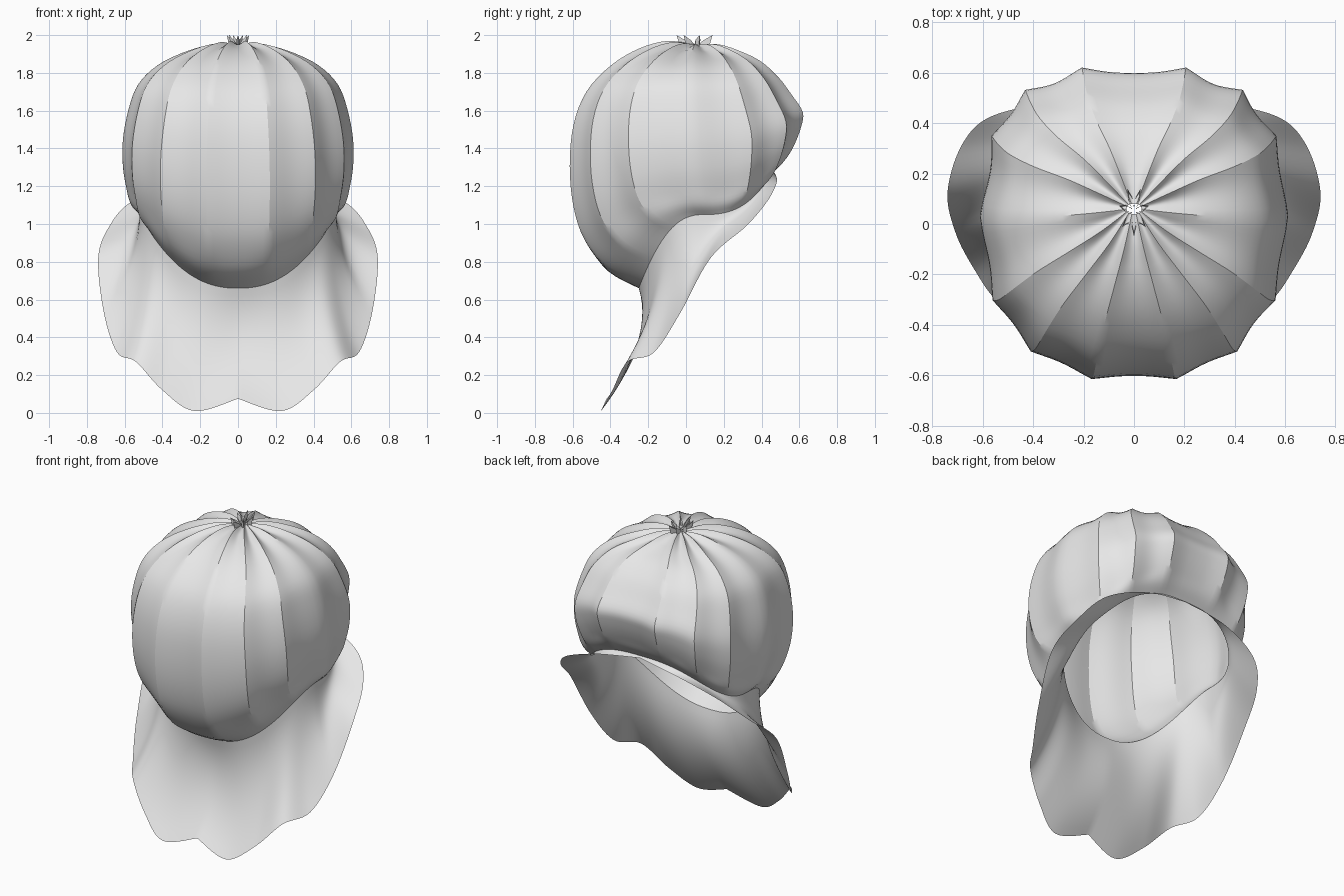
import bpy
import bmesh
import math
import random
from mathutils import Vector

random.seed(4)

if "Cube" in bpy.data.objects:
    bpy.data.objects.remove(bpy.data.objects["Cube"])

RIBS = 14
SEGMENTS = RIBS * 10
CROWN_ROWS = 40
BRIM_ROWS = 14

# Crown profiles from the gathered top down to the seam: (distance, height)
FRONT = [(.04, 1.95), (-.1, 1.97), (-.25, 1.93), (-.4, 1.84), (-.53, 1.7), (-.6, 1.52),
         (-.62, 1.3), (-.6, 1.08), (-.54, .9), (-.42, .75), (-.25, .66)]
SIDE = [(.03, 1.95), (.14, 1.95), (.28, 1.91), (.42, 1.84), (.52, 1.74), (.57, 1.61),
        (.6, 1.45), (.6, 1.3), (.58, 1.18), (.56, 1.1), (.52, 1.05)]
BACK = [(.08, 1.95), (.18, 1.95), (.3, 1.91), (.4, 1.86), (.49, 1.78), (.56, 1.69),
        (.62, 1.6), (.61, 1.52), (.57, 1.42), (.52, 1.34), (.46, 1.28)]

# Wavy brim edge, from front centre round one side to back centre
EDGE = [(0, -.42, .075), (.23, -.45, .01), (.4, -.39, .12), (.54, -.31, .27),
        (.64, -.17, .32), (.71, -.03, .53), (.74, .13, .82), (.68, .32, .99),
        (.56, .43, 1.12), (.3, .48, 1.22), (0, .47, 1.27)]


def spline(points, t):
    """Smooth curve through evenly spaced points, t from 0 to 1."""
    last = len(points) - 1
    s = min(max(t, 0), 1) * last
    i = min(int(s), last - 1)
    f = s - i
    a, b, c, d = (Vector(points[min(max(i + k, 0), last)]) for k in (-1, 0, 1, 2))
    return b + (c - a) * f / 2 + (a * 2 - b * 5 + c * 4 - d) * f * f / 2 \
        + (b * 3 - a - c * 3 + d) * f ** 3 / 2


def power(value, exponent):
    return math.copysign(abs(value) ** exponent, value)


rib_depth = [random.uniform(.035, .06) for _ in range(RIBS)]


def crown_point(angle, t):
    """Point on the pleated crown; angle 0 faces the front."""
    c, s = math.cos(angle), math.sin(angle)
    end = spline(FRONT if c > 0 else BACK, t)
    side = spline(SIDE, t)
    centre = .06 - .06 * math.sin(math.pi * t) + .04 * t
    exponent = .79 + .07 * c
    x = side.x * power(s, exponent)
    y = (end.x - centre) * abs(c) ** exponent
    z = side.y + (end.y - side.y) * c * c
    # Pleats: sharp outward ridges with hollows between them
    wave = abs(math.cos(angle * RIBS / 2))
    rib = int(angle / math.tau * RIBS + .5) % RIBS
    fade = min(1, (1 - t) * 6)
    k = 1 + fade * (.015 - rib_depth[rib] * wave)
    z -= .035 * wave * max(0, 1 - t * 2.5) * min(1, t * 8)
    return Vector((x * k, centre + y * k, z))


def brim_point(angle, v):
    """Point on the flared brim between the seam and the wavy edge."""
    u = angle / math.pi
    edge = spline(EDGE, u if u <= 1 else 2 - u)
    if u > 1:
        edge.x = -edge.x
    seam = crown_point(angle, 1)
    pull = (seam + edge) / 2
    pull.x *= .87
    pull.y += .17 * max(0, math.cos(angle))
    return seam * (1 - v) ** 2 + pull * 2 * v * (1 - v) + edge * v * v


def make_sheet(name, func, columns, rows, material, sharp=30):
    """Closed tube of quads swept round by func(angle, t)."""
    bm = bmesh.new()
    grid = [[bm.verts.new(func(math.tau * i / columns, j / rows))
             for i in range(columns)] for j in range(rows + 1)]
    for upper, lower in zip(grid, grid[1:]):
        for i in range(columns):
            n = (i + 1) % columns
            bm.faces.new((upper[i], lower[i], lower[n], upper[n]))
    mesh = bpy.data.meshes.new(name)
    bm.to_mesh(mesh)
    bm.free()
    mesh.materials.append(material)
    obj = bpy.data.objects.new(name, mesh)
    bpy.context.collection.objects.link(obj)
    bpy.ops.object.select_all(action='DESELECT')
    obj.select_set(True)
    bpy.context.view_layer.objects.active = obj
    bpy.ops.object.shade_smooth_by_angle(angle=math.radians(sharp))
    return obj


def tuft_point(angle, t):
    """Jagged folds of cloth bunched at the top."""
    fold = math.cos(angle * 7)
    reach = .6 + .4 * fold
    spread = 1 - .25 * t
    return Vector((.06 * reach * spread * math.sin(angle),
                   .05 - .1 * reach * spread * math.cos(angle),
                   1.975 + .025 * fold - .08 * t))


cloth = bpy.data.materials.new("grey cloth")
cloth.use_nodes = True
cloth.diffuse_color = (.8, .8, .8, 1)
cloth.node_tree.nodes["Principled BSDF"].inputs["Base Color"].default_value = (.8, .8, .8, 1)

# Pleated crown, flared brim and gathered top
make_sheet("crown", crown_point, SEGMENTS, CROWN_ROWS, cloth)
make_sheet("brim", brim_point, SEGMENTS, BRIM_ROWS, cloth, 60)
make_sheet("gathered_top", tuft_point, RIBS * 2, 2, cloth)
